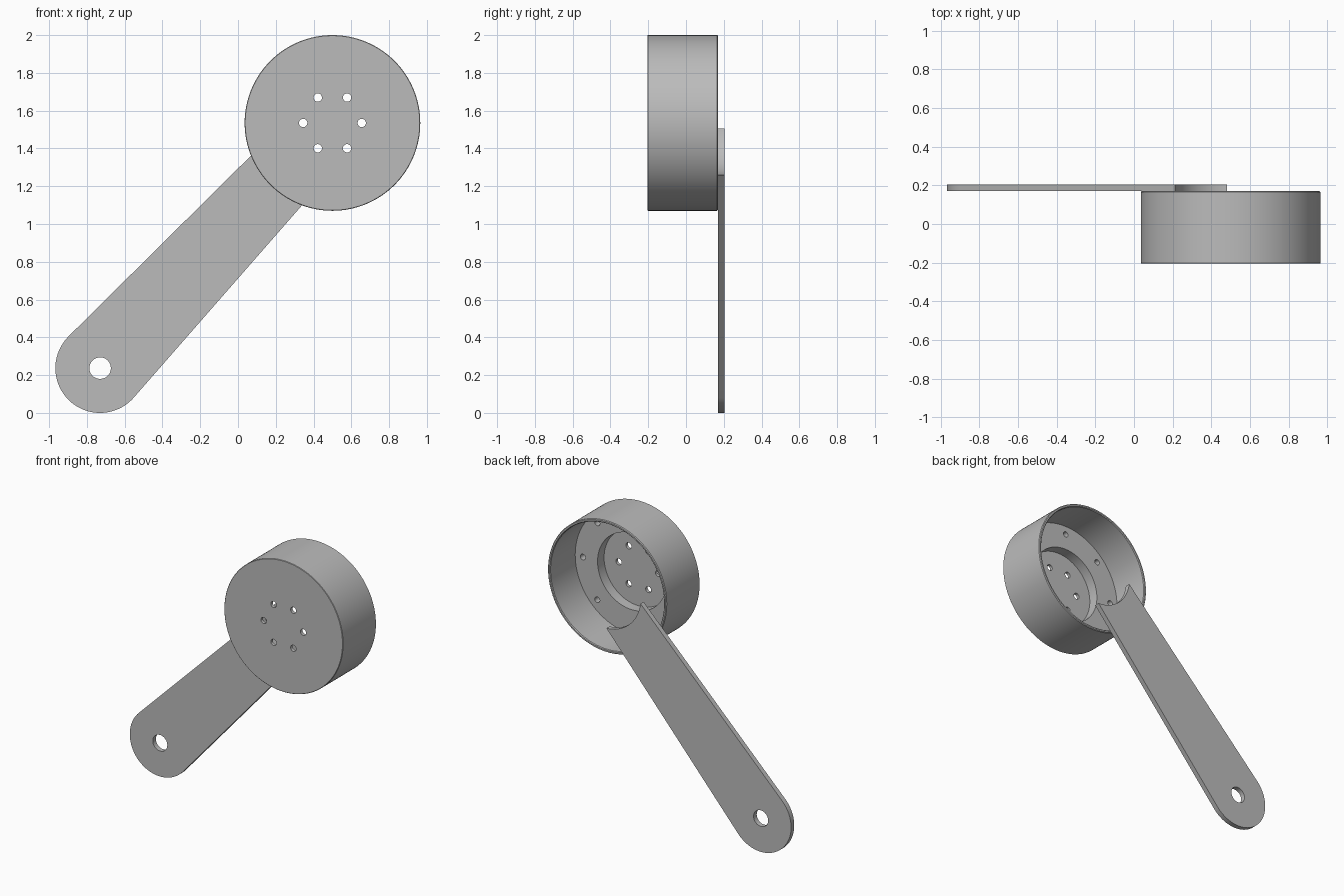
import bpy, bmesh, math
from mathutils import Matrix, Vector

if "Cube" in bpy.data.objects:
    bpy.data.objects.remove(bpy.data.objects["Cube"], do_unlink=True)

CUP = Vector((0.5, 0, 1.535))      # cup axis runs along y
CUP_R = 0.465
EYE = Vector((-0.73, 0, 0.237))    # centre of the handle's rounded end
FRONT, RIM, BACK = -0.205, 0.17, 0.205

grey = bpy.data.materials.new("plain grey")
grey.use_nodes = True
grey.diffuse_color = (0.5, 0.5, 0.5, 1)
grey.node_tree.nodes["Principled BSDF"].inputs["Base Color"].default_value = (0.5, 0.5, 0.5, 1)


def make_object(name, bm):
    bmesh.ops.recalc_face_normals(bm, faces=bm.faces)
    mesh = bpy.data.meshes.new(name)
    bm.to_mesh(mesh)
    bm.free()
    mesh.materials.append(grey)
    obj = bpy.data.objects.new(name, mesh)
    bpy.context.collection.objects.link(obj)
    return obj


def add_drill(bm, centre, radius, y0, y1):
    place = Matrix.Translation((centre.x, (y0 + y1) / 2, centre.z)) @ Matrix.Rotation(math.pi / 2, 4, 'X')
    bmesh.ops.create_cone(bm, cap_ends=True, segments=32, radius1=radius,
                          radius2=radius, depth=y1 - y0, matrix=place)


def around(centre, radius, angle):
    return centre + radius * Vector((math.cos(angle), 0, math.sin(angle)))


def drill_and_smooth(obj, bm):
    cutter = make_object("drill", bm)
    cutter.hide_render = True
    mod = obj.modifiers.new("holes", 'BOOLEAN')
    mod.operation = 'DIFFERENCE'
    mod.solver = 'EXACT'
    mod.object = cutter
    bpy.ops.object.select_all(action='DESELECT')
    obj.select_set(True)
    bpy.context.view_layer.objects.active = obj
    bpy.ops.object.modifier_apply(modifier=mod.name)
    bpy.data.objects.remove(cutter, do_unlink=True)
    bpy.ops.object.shade_smooth_by_angle()


# Cup: revolved section with thin wall, inner step and central recess
section = [(0, FRONT), (CUP_R - 0.003, FRONT), (CUP_R, FRONT + 0.003),
           (CUP_R, RIM - 0.005), (CUP_R - 0.005, RIM), (0.45, RIM),
           (0.445, RIM - 0.005), (0.445, -0.11), (0.27, -0.11),
           (0.27, -0.183), (0, -0.183)]
bm = bmesh.new()
verts = [bm.verts.new(CUP + Vector((r, y, 0))) for r, y in section]
edges = [bm.edges.new(pair) for pair in zip(verts, verts[1:])]
bmesh.ops.spin(bm, geom=verts + edges, cent=CUP, axis=(0, 1, 0),
               angle=math.tau, steps=128, use_duplicate=False)
bmesh.ops.remove_doubles(bm, verts=bm.verts, dist=0.0005)
cup = make_object("cup", bm)

# Six through holes in the recess, eight blind holes in the step
bm = bmesh.new()
for i in range(6):
    add_drill(bm, around(CUP, 0.155, i * math.tau / 6), 0.022, FRONT - 0.05, -0.15)
for i in range(8):
    add_drill(bm, around(CUP, 0.385, i * math.tau / 8), 0.02, -0.165, -0.08)
drill_and_smooth(cup, bm)

# Handle: tapered flat bar, round at the bottom and scooped around the cup axis
start, end = math.radians(135), math.radians(319)
outline = [around(EYE, 0.237, start + (end - start) * i / 48) for i in range(49)]
tip_right = Vector((0.48, 0, 1.26)) - CUP
tip_left = Vector((0.213, 0, 1.505)) - CUP
a0 = math.atan2(tip_right.z, tip_right.x) % math.tau
a1 = math.atan2(tip_left.z, tip_left.x) % math.tau
for i in range(33):
    t = i / 32
    radius = tip_right.length * (1 - t) + tip_left.length * t
    outline.append(around(CUP, radius, a0 + (a1 - a0) * t))
bm = bmesh.new()
face = bm.faces.new([bm.verts.new((p.x, RIM, p.z)) for p in outline])
side = bmesh.ops.extrude_face_region(bm, geom=[face])
bmesh.ops.translate(bm, vec=(0, BACK - RIM, 0),
                    verts=[g for g in side["geom"] if isinstance(g, bmesh.types.BMVert)])
handle = make_object("handle", bm)

# Hanging hole
bm = bmesh.new()
add_drill(bm, EYE, 0.057, RIM - 0.05, BACK + 0.05)
drill_and_smooth(handle, bm)
